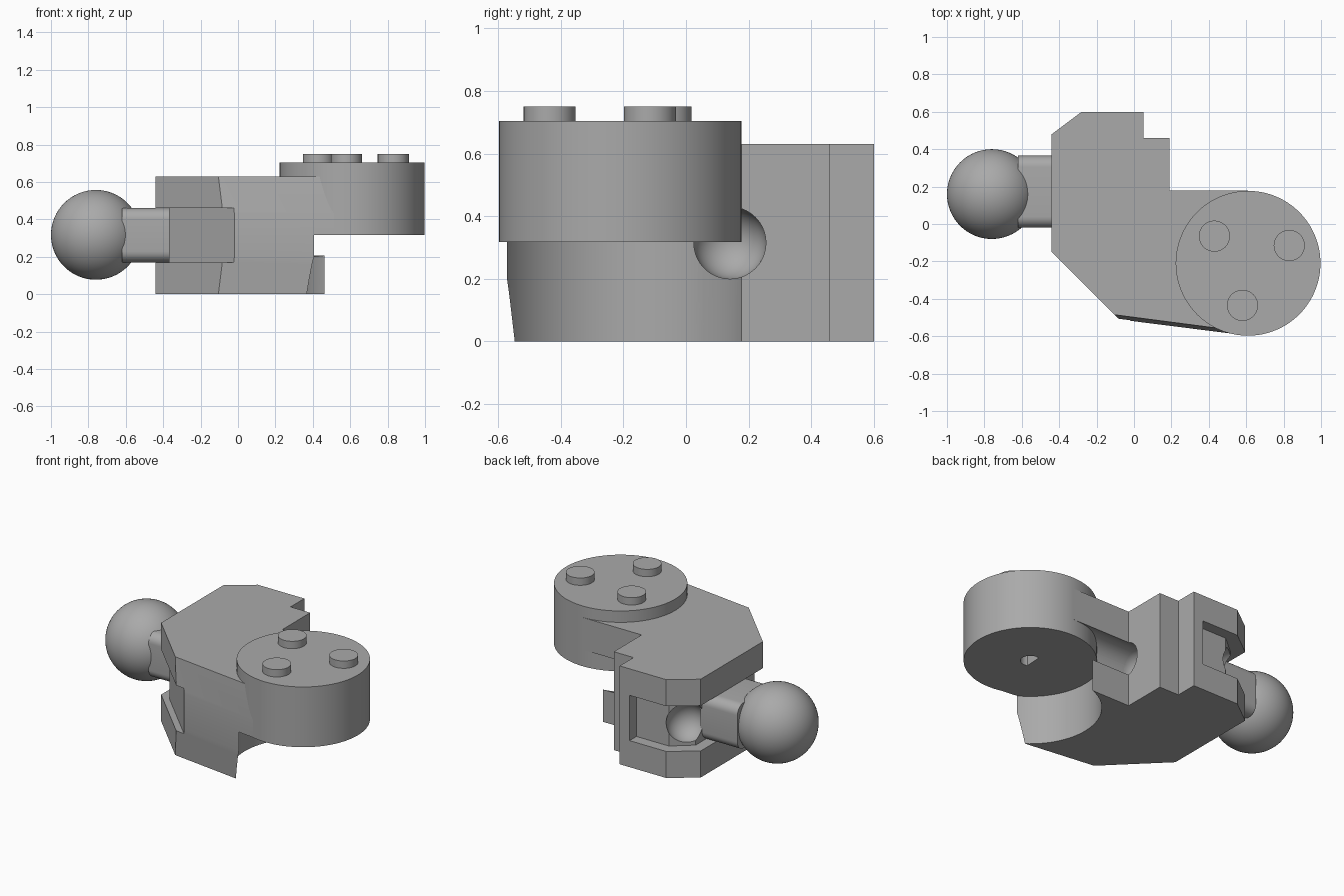
import bpy, bmesh
from mathutils import Matrix, Vector

if "Cube" in bpy.data.objects:
    bpy.data.objects.remove(bpy.data.objects["Cube"], do_unlink=True)

GREY = bpy.data.materials.new("plain grey")
GREY.use_nodes = True
GREY.diffuse_color = (0.4, 0.4, 0.4, 1)
GREY.node_tree.nodes["Principled BSDF"].inputs["Base Color"].default_value = (0.4, 0.4, 0.4, 1)

DISC = Vector((0.61, -0.21, 0))
HOLE = Vector((0.1, 0.14, 0.315))


def finish(name, bm):
    bmesh.ops.recalc_face_normals(bm, faces=bm.faces)
    mesh = bpy.data.meshes.new(name)
    bm.to_mesh(mesh)
    bm.free()
    mesh.materials.append(GREY)
    obj = bpy.data.objects.new(name, mesh)
    bpy.context.collection.objects.link(obj)
    return obj


def loft(name, layers):
    """Stack of matching outlines, each given as (z, points)."""
    bm = bmesh.new()
    rings = [[bm.verts.new((x, y, z)) for x, y in pts] for z, pts in layers]
    for low, high in zip(rings, rings[1:]):
        for i in range(len(low)):
            j = (i + 1) % len(low)
            bm.faces.new((low[i], low[j], high[j], high[i]))
    bm.faces.new(rings[0])
    bm.faces.new(rings[-1])
    return finish(name, bm)


def cylinder(name, centre, radius, z0, z1, sides=96):
    bm = bmesh.new()
    bmesh.ops.create_cone(bm, cap_ends=True, segments=sides, radius1=radius, radius2=radius,
                          depth=z1 - z0,
                          matrix=Matrix.Translation((centre[0], centre[1], (z0 + z1) / 2)))
    return finish(name, bm)


def sphere(name, centre, radius):
    bm = bmesh.new()
    bmesh.ops.create_uvsphere(bm, u_segments=64, v_segments=32, radius=radius,
                              matrix=Matrix.Translation(centre))
    return finish(name, bm)


def activate(obj):
    bpy.ops.object.select_all(action='DESELECT')
    obj.select_set(True)
    bpy.context.view_layer.objects.active = obj


def cut(obj, cutter):
    cutter.hide_render = True
    activate(obj)
    mod = obj.modifiers.new("cut", 'BOOLEAN')
    mod.operation, mod.solver, mod.object = 'DIFFERENCE', 'EXACT', cutter
    bpy.ops.object.modifier_apply(modifier=mod.name)
    bpy.data.objects.remove(cutter, do_unlink=True)


def smooth(obj):
    activate(obj)
    bpy.ops.object.shade_smooth_by_angle(angle=0.5)


# Body: stepped and chamfered block whose front bulges at mid height
shared = [(0.61, 0.178), (0.19, 0.178), (0.19, 0.46), (0.05, 0.46), (0.05, 0.6),
          (-0.28, 0.6), (-0.44, 0.48), (-0.44, -0.15)]
edge = shared + [(-0.105, -0.485), (0.57, -0.573)]
bulge = shared + [(-0.08, -0.51), (0.57, -0.592)]
body = loft("body", [(0, edge), (0.2, bulge), (0.43, bulge), (0.63, edge)])

# Clearance under the disc
cut(body, cylinder("clearance", DISC, 0.415, -0.1, 0.317, 128))

# Groove wrapping the outer side
groove = [(0.03, -0.567), (-0.37, -0.167), (-0.37, 0.43), (-0.25, 0.53), (-0.02, 0.53),
          (-0.02, 0.7), (-0.6, 0.7), (-0.6, -0.7), (0.03, -0.7)]
cut(body, loft("groove", [(0.17, groove), (0.46, groove)]))

# Round-ended bore beside the disc, and the dimple in the groove corner
bore = cylinder("bore", (0, 0), 0.115, 0, 0.7, 64)
bore.data.transform(Matrix.Translation(HOLE) @ Matrix.Rotation(1.5707963, 4, 'Y'))
cut(body, bore)
cut(body, sphere("bore_end", HOLE, 0.115))
cut(body, sphere("dimple", (-0.34, 0.47, 0.315), 0.125))
smooth(body)

# Disc with a pin hole underneath
disc = cylinder("disc", DISC, 0.387, 0.317, 0.703, 128)
cut(disc, cylinder("pin_hole", DISC, 0.058, 0.2, 0.55, 48))
smooth(disc)

# Studs on the disc
for i, centre in enumerate([(0.43, -0.065), (0.83, -0.115), (0.58, -0.435)]):
    smooth(cylinder(f"stud_{i + 1}", centre, 0.083, 0.69, 0.75, 48))

# Neck with rounded long edges, and the ball
neck_outline = [(-0.62, -0.02), (-0.36, -0.02), (-0.36, 0.365), (-0.62, 0.365)]
neck = loft("neck", [(0.17, neck_outline), (0.46, neck_outline)])
bm = bmesh.new()
bm.from_mesh(neck.data)
long_edges = [e for e in bm.edges if abs(e.verts[0].co.x - e.verts[1].co.x) > 0.1]
bmesh.ops.bevel(bm, geom=long_edges, offset=0.06, segments=8, profile=0.5, affect='EDGES')
bm.to_mesh(neck.data)
bm.free()
smooth(neck)
smooth(sphere("ball", (-0.76, 0.16, 0.317), 0.24))
